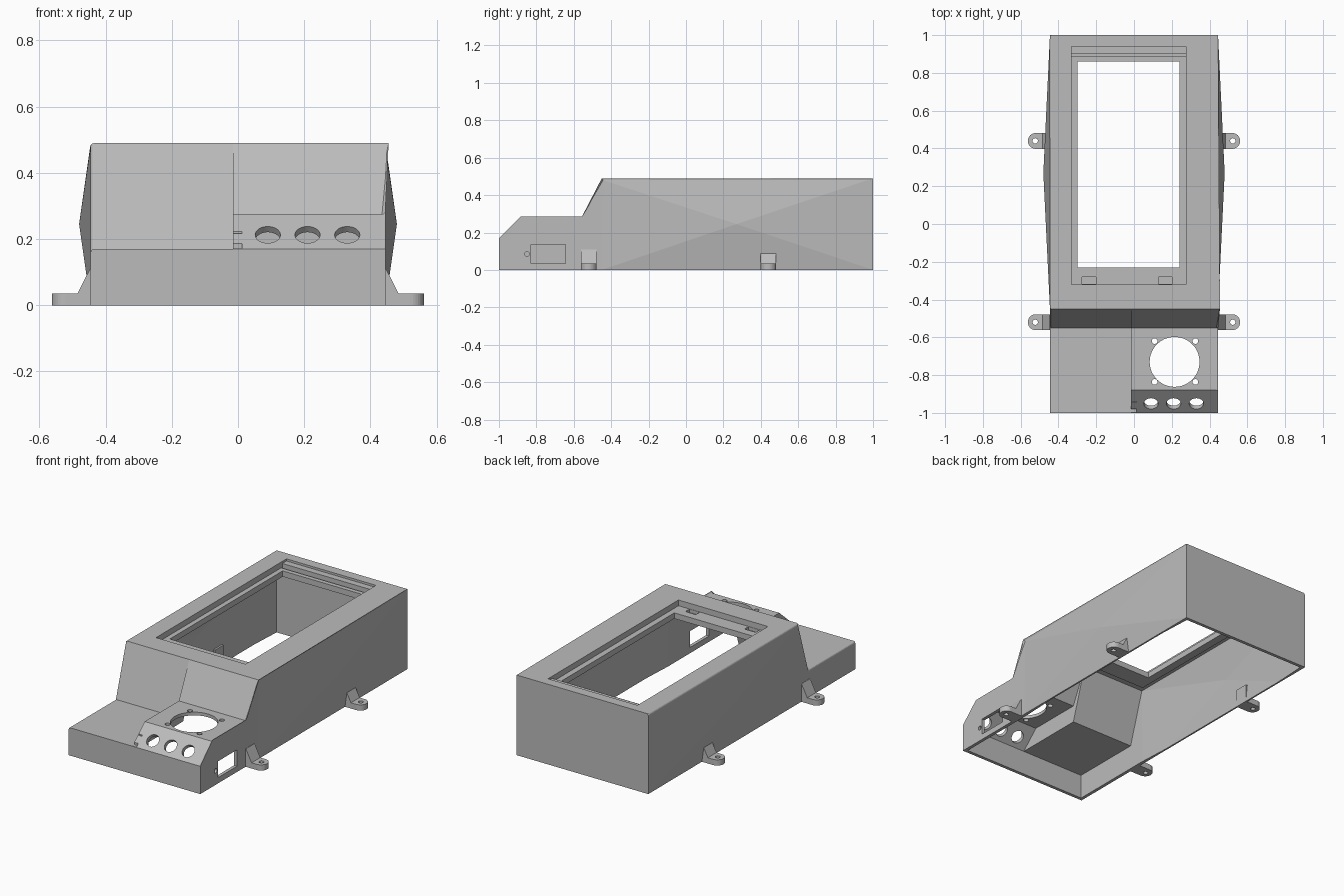
import bpy, bmesh, math
from mathutils import Matrix, Vector

cube = bpy.data.objects.get("Cube")
if cube:
    bpy.data.objects.remove(cube)

grey = bpy.data.materials.new("light_grey")
grey.use_nodes = True
grey.diffuse_color = (0.5, 0.5, 0.5, 1)
grey.node_tree.nodes["Principled BSDF"].inputs["Base Color"].default_value = (0.5, 0.5, 0.5, 1)

W, SPLIT, TOP, LOW, MID = 0.445, -0.015, 0.49, 0.17, 0.275


def finish(bm, name):
    bmesh.ops.recalc_face_normals(bm, faces=bm.faces)
    me = bpy.data.meshes.new(name)
    bm.to_mesh(me)
    bm.free()
    me.materials.append(grey)
    ob = bpy.data.objects.new(name, me)
    bpy.context.collection.objects.link(ob)
    return ob


def box(name, x0, x1, y0, y1, z0, z1):
    bm = bmesh.new()
    bmesh.ops.create_cube(bm, size=1)
    for v in bm.verts:
        v.co = Vector((x0 if v.co.x < 0 else x1, y0 if v.co.y < 0 else y1,
                       z0 if v.co.z < 0 else z1))
    return finish(bm, name)


def cylinder(name, centre, radius, depth, axis=(0, 0, 1), sides=40):
    bm = bmesh.new()
    turn = Vector((0, 0, 1)).rotation_difference(Vector(axis)).to_matrix().to_4x4()
    bmesh.ops.create_cone(bm, cap_ends=True, segments=sides, radius1=radius,
                          radius2=radius, depth=depth,
                          matrix=Matrix.Translation(centre) @ turn)
    return finish(bm, name)


def combine(ob, tool, operation="DIFFERENCE"):
    """Apply a boolean and discard the tool."""
    mod = ob.modifiers.new("bool", "BOOLEAN")
    mod.operation, mod.solver, mod.object = operation, "EXACT", tool
    bpy.context.view_layer.update()
    deps = bpy.context.evaluated_depsgraph_get()
    me = bpy.data.meshes.new_from_object(ob.evaluated_get(deps))
    ob.modifiers.clear()
    ob.data = me
    bpy.data.objects.remove(tool)


def body(name, t, floor, rounded):
    """Closed housing volume, shrunk by t; the right part has a raised step."""
    w, m = W - t, SPLIT + t
    front, back, slope = -1 + t, 1 - t, 0.68 * t
    foot, head = -0.55 + slope, -0.45 + slope
    tail = [(foot, LOW - t), (head, TOP - t), (back, TOP - t), (back, floor), (head, floor)]
    start = [(front, floor), (front, LOW - t)]
    step = [(-0.88 + 0.4 * t, MID - t), (foot, MID - t)]
    left, right = start + tail, start + step + tail[1:]
    bm = bmesh.new()

    def face(pts):
        bm.faces.new([bm.verts.new(p) for p in pts])

    for prof, xa, xb in ((left, -w, m), (right, m, w)):
        for (ya, za), (yb, zb) in zip(prof, prof[1:] + prof[:1]):
            face([(xa, ya, za), (xb, ya, za), (xb, yb, zb), (xa, yb, zb)])
    face([(m, *p) for p in [start[1]] + step + [tail[1], tail[0]]])
    # side walls: flat nose, and a shallow pyramid bulge behind it
    for prof, x, apex in ((left, -w, -0.48 + t), (right, w, 0.48 - t)):
        face([(x, *p) for p in prof if p[0] <= head])
        ring = prof[-4:]
        for a, b in zip(ring, ring[1:] + ring[:1]):
            face([(x, *a), (x, *b), (apex, 0.27, TOP / 2)])
    bmesh.ops.remove_doubles(bm, verts=bm.verts, dist=1e-5)
    if rounded:
        edges = [e for e in bm.edges
                 if all(abs(abs(v.co.x) - w) < 1e-4 and v.co.z > 0.1 for v in e.verts)
                 and abs(e.verts[0].co.y - e.verts[1].co.y) > 0.01]
        bmesh.ops.bevel(bm, geom=edges, offset=0.01, segments=3, affect="EDGES", profile=0.5)
    return finish(bm, name)


# hollow housing, open underneath
housing = body("housing", 0, 0, True)
combine(housing, body("cavity", 0.02, -0.1, False))

# screen frame under the top, with recess, opening and pockets
combine(housing, box("frame", -0.35, 0.295, -0.34, 0.96, 0.42, 0.48), "UNION")
cuts = [
    box("recess", -0.33, 0.275, -0.32, 0.94, 0.455, 0.6),
    box("opening", -0.30, 0.24, -0.23, 0.86, 0.3, 0.6),
    box("groove", -0.33, 0.275, 0.888, 0.9, 0.435, 0.6),
    box("pocket", -0.275, -0.2, -0.318, -0.28, 0.435, 0.6),
    box("pocket", 0.13, 0.2, -0.318, -0.28, 0.435, 0.6),
    # fan opening, side socket and small slits
    cylinder("fan", (0.215, -0.73, 0.27), 0.132, 0.1, sides=64),
    box("socket", 0.4, 0.5, -0.83, -0.645, 0.035, 0.135),
    cylinder("socket_screw", (0.44, -0.85, 0.085), 0.013, 0.1, (1, 0, 0), 20),
    box("slit", -0.03, 0.012, -0.99, -0.94, 0.217, 0.223),
    box("notch", -0.03, 0.012, -1.01, -0.978, 0.171, 0.187),
]
for sx in (-1, 1):
    for sy in (-1, 1):
        cuts.append(cylinder("fan_screw", (0.217 + sx * 0.108, -0.728 + sy * 0.108, 0.27),
                             0.015, 0.1, sides=20))
for x in (0.09, 0.21, 0.33):
    cuts.append(cylinder("knob_hole", (x, -0.951, 0.213), 0.038, 0.1, (0, -0.66, 0.75)))
for cut in cuts:
    combine(housing, cut)

# raised strip at the back of the screen recess
box("screen_strip", -0.331, 0.276, 0.9, 0.941, 0.45, 0.477)


def ear(name, side, y):
    """Screw tab with rounded end, and a sloped gusset against the wall."""
    r, cx = 0.042, 0.52
    arc = [(cx + r * math.sin(a), r * math.cos(a))
           for a in [math.pi * i / 16 for i in range(17)]]
    outline = [(0.435, r)] + arc + [(0.435, -r)]
    bm = bmesh.new()
    tab = bm.faces.new([bm.verts.new((side * x, y + d, 0)) for x, d in outline])
    new = bmesh.ops.extrude_face_region(bm, geom=[tab])["geom"]
    bmesh.ops.translate(bm, vec=(0, 0, 0.035),
                        verts=[v for v in new if isinstance(v, bmesh.types.BMVert)])
    ob = finish(bm, name)
    combine(ob, cylinder("hole", (side * 0.523, y, 0.02), 0.014, 0.1, sides=24))
    bm = bmesh.new()
    wedge = [(0.435, 0.034), (0.486, 0.034), (0.447, 0.11), (0.435, 0.11)]
    tri = bm.faces.new([bm.verts.new((side * x, y - r, z)) for x, z in wedge])
    new = bmesh.ops.extrude_face_region(bm, geom=[tri])["geom"]
    bmesh.ops.translate(bm, vec=(0, 2 * r, 0),
                        verts=[v for v in new if isinstance(v, bmesh.types.BMVert)])
    finish(bm, name + "_gusset")


for side, word in ((-1, "right"), (1, "left")):
    ear("front_ear_" + word, side, -0.52)
    ear("back_ear_" + word, side, 0.44)
